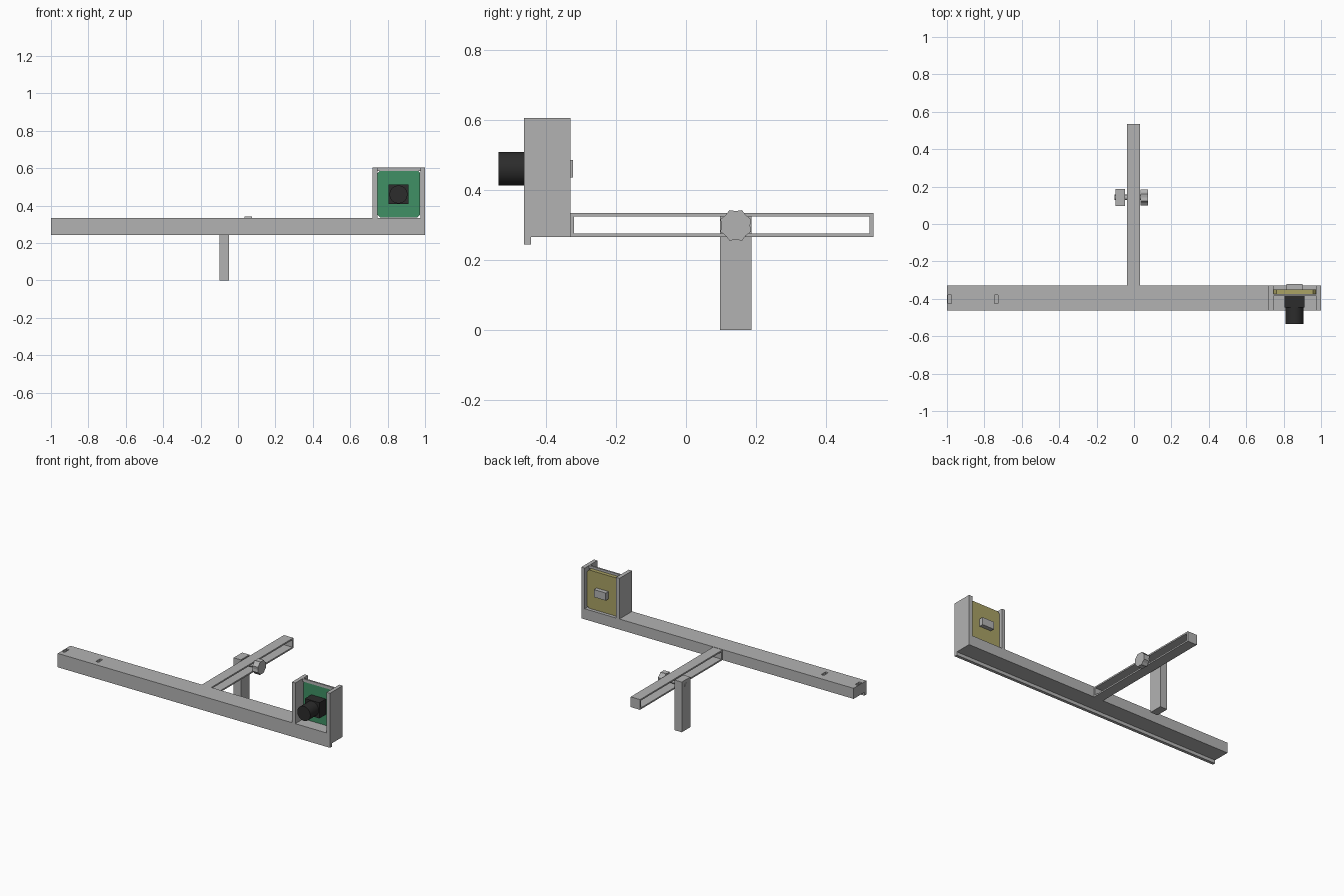
import bpy, bmesh, math
from mathutils import Vector

cube = bpy.data.objects.get("Cube")
if cube:
    bpy.data.objects.remove(cube)


def material(name, rgb):
    m = bpy.data.materials.new(name)
    m.use_nodes = True
    m.diffuse_color = (*rgb, 1)
    bsdf = next(n for n in m.node_tree.nodes if n.type == "BSDF_PRINCIPLED")
    bsdf.inputs["Base Color"].default_value = (*rgb, 1)
    return m


GREY = material("plain grey", (0.45, 0.45, 0.45))
GREEN = material("board green", (0.05, 0.28, 0.13))
KHAKI = material("board khaki", (0.40, 0.36, 0.13))
BLACK = material("lens black", (0.025, 0.025, 0.025))


def prism(name, points, axis, lo, hi, mat=GREY):
    """Extrude a profile along x (points are y, z) or along y (points are x, z)."""
    bm = bmesh.new()

    def place(p, t):
        return (t, p[0], p[1]) if axis == "x" else (p[0], t, p[1])

    face = bm.faces.new([bm.verts.new(place(p, lo)) for p in points])
    result = bmesh.ops.extrude_face_region(bm, geom=[face])
    moved = [v for v in result["geom"] if isinstance(v, bmesh.types.BMVert)]
    step = Vector((hi - lo, 0, 0) if axis == "x" else (0, hi - lo, 0))
    bmesh.ops.translate(bm, verts=moved, vec=step)
    bmesh.ops.recalc_face_normals(bm, faces=bm.faces)
    mesh = bpy.data.meshes.new(name)
    bm.to_mesh(mesh)
    bm.free()
    mesh.materials.append(mat)
    ob = bpy.data.objects.new(name, mesh)
    bpy.context.collection.objects.link(ob)
    return ob


def box(name, x, y, z, mat=GREY):
    rect = [(y[0], z[0]), (y[1], z[0]), (y[1], z[1]), (y[0], z[1])]
    return prism(name, rect, "x", x[0], x[1], mat)


def ring(centre, radii, count):
    """Points round a circle, cycling through the given radii."""
    out = []
    for i in range(count):
        a = math.tau * i / count
        r = radii[i % len(radii)]
        out.append((centre[0] + r * math.cos(a), centre[1] + r * math.sin(a)))
    return out


def smooth(ob):
    bpy.ops.object.select_all(action="DESELECT")
    ob.select_set(True)
    bpy.context.view_layer.objects.active = ob
    bpy.ops.object.shade_smooth_by_angle(angle=math.radians(35))


def cut(ob, cutter):
    mod = ob.modifiers.new("cut", "BOOLEAN")
    mod.operation = "DIFFERENCE"
    mod.solver = "EXACT"
    mod.object = cutter
    bpy.context.view_layer.objects.active = ob
    bpy.ops.object.modifier_apply(modifier=mod.name)
    bpy.data.objects.remove(cutter)


FRONT, BACK = -0.463, -0.33
LOW, TOP = 0.265, 0.335

# Long beam with a lip hanging below its front edge
beam = prism("beam", [(FRONT, 0.243), (FRONT + 0.02, 0.243), (FRONT + 0.02, LOW),
                      (BACK, LOW), (BACK, TOP), (FRONT, TOP)], "x", -1, 1)
for x in (-0.985, -0.737):
    cut(beam, box("slot_cutter", (x - 0.01, x + 0.01), (-0.425, -0.38), (0.3, 0.4)))

# Slotted arm reaching back from the beam
arm = box("slotted_arm", (-0.037, 0.032), (BACK, 0.535), (LOW, 0.333))
cut(arm, box("arm_cutter", (-0.1, 0.1), (-0.32, 0.524), (0.275, 0.323)))

# Stand, clamp bolt and scalloped knob
box("stand", (-0.1, -0.047), (0.097, 0.187), (0, 0.333))
PIVOT = (0.142, 0.298)
smooth(prism("clamp_bolt", ring(PIVOT, [0.015], 24), "x", -0.103, 0.04))
prism("knob", ring(PIVOT, [0.041, 0.047], 16), "x", 0.036, 0.076)

# Open holder: two side walls and a thin top bar
for side, x in (("right", 0.72), ("left", 0.975)):
    box(side + "_holder_wall", (x, x + 0.025), (FRONT, BACK), (TOP, 0.605))
box("holder_bar", (0.745, 0.975), (-0.386, -0.375), (0.586, 0.605))

# Circuit board with clipped corners, green only on its front
c = 0.016
x0, x1, z0, z1 = 0.746, 0.974, 0.336, 0.59
board = prism("circuit_board", [(x0 + c, z0), (x1 - c, z0), (x1, z0 + c), (x1, z1 - c),
                                (x1 - c, z1), (x0 + c, z1), (x0, z1 - c), (x0, z0 + c)],
              "y", -0.38, -0.35, KHAKI)
board.data.materials.append(GREEN)
for f in board.data.polygons:
    f.material_index = 1 if f.normal.y < -0.5 else 0
box("rear_connector", (0.815, 0.902), (-0.35, -0.322), (0.435, 0.485))

# Camera body and lens barrel
LENS = (0.858, 0.46)
box("camera_body", (0.805, 0.911), (-0.447, -0.38), (0.408, 0.512), BLACK)
smooth(prism("lens_barrel", ring(LENS, [0.048], 40), "y", -0.535, -0.447, BLACK))
